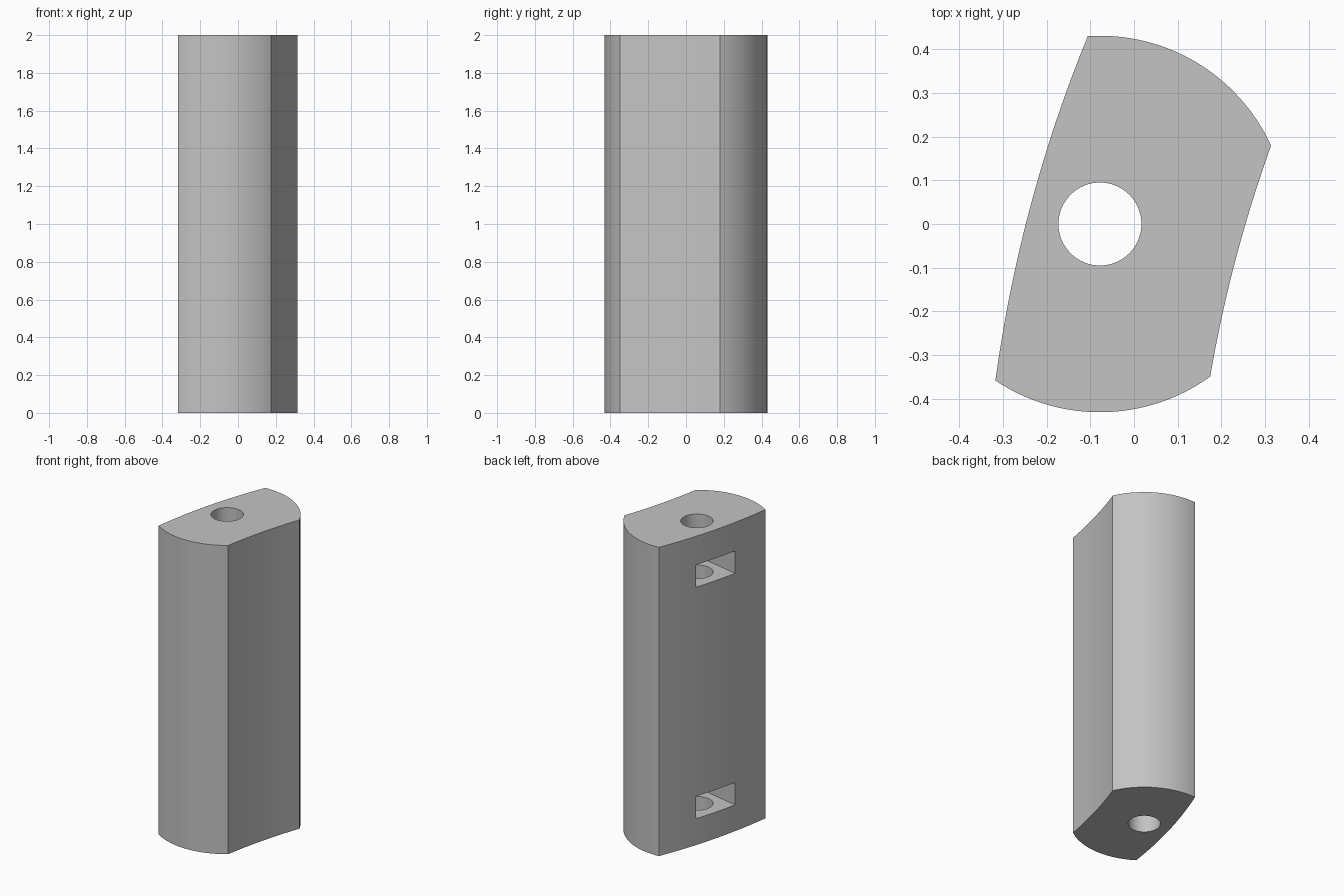
import bpy, bmesh, math
from mathutils import Vector

if "Cube" in bpy.data.objects:
    bpy.data.objects.remove(bpy.data.objects["Cube"])

HEIGHT = 2.0
AXIS = Vector((-0.078, 0.0))      # centre of the bore and of the end arcs
END_R = 0.431
BORE_R = 0.095

grey = bpy.data.materials.new("plain_grey")
grey.use_nodes = True
colour = (0.55, 0.55, 0.55, 1)
grey.diffuse_color = colour
grey.node_tree.nodes["Principled BSDF"].inputs["Base Color"].default_value = colour


def prism(name, outline, z0, z1):
    """Extrude a counter-clockwise outline from z0 to z1."""
    bm = bmesh.new()
    face = bm.faces.new([bm.verts.new((p[0], p[1], z0)) for p in outline])
    top = bmesh.ops.extrude_face_region(bm, geom=[face])["geom"]
    bmesh.ops.translate(bm, vec=(0, 0, z1 - z0),
                        verts=[v for v in top if isinstance(v, bmesh.types.BMVert)])
    bmesh.ops.recalc_face_normals(bm, faces=bm.faces)
    mesh = bpy.data.meshes.new(name)
    bm.to_mesh(mesh)
    bm.free()
    mesh.materials.append(grey)
    obj = bpy.data.objects.new(name, mesh)
    bpy.context.collection.objects.link(obj)
    return obj


def end_arc(start, end, steps=32):
    """Arc about the bore axis between two angles, last point excluded."""
    return [AXIS + END_R * Vector((math.cos(a), math.sin(a)))
            for a in (start + (end - start) * i / steps for i in range(steps))]


def bowed(a, b, sag, steps=24):
    """Shallow curve from a to b, bowed to the right of travel by sag."""
    d = (b - a).normalized()
    side = Vector((d.y, -d.x))
    return [a.lerp(b, i / steps) + side * sag * 4 * (i / steps) * (1 - i / steps)
            for i in range(steps)]


def angle_to(x, y):
    return math.atan2(y - AXIS.y, x - AXIS.x)


# Body: two round ends joined by parallel curved sides
front_left, front_right = angle_to(0.175, -0.35), angle_to(-0.317, -0.358)
back_left, back_right = angle_to(0.315, 0.18), angle_to(-0.106, 0.432)
front = end_arc(front_right, front_left)
back = end_arc(back_left, back_right)


def corner(a):
    return AXIS + END_R * Vector((math.cos(a), math.sin(a)))


outline = (front + bowed(corner(front_left), corner(back_left), -0.012)
           + back + bowed(corner(back_right), corner(front_right), 0.026))
body = prism("curved_block", outline, 0, HEIGHT)

# Cutters: bore through the full height, and two pockets in the side
bore = [AXIS + BORE_R * Vector((math.cos(a), math.sin(a)))
        for a in (math.tau * i / 64 for i in range(64))]
cutters = [prism("bore_cutter", bore, -0.1, HEIGHT + 0.1)]

inward = Vector((math.cos(math.radians(-12)), math.sin(math.radians(-12))))
across = Vector((-inward.y, inward.x)) * 0.15
pocket = [AXIS - inward * 0.4 - across, AXIS + inward * 0.15 - across,
          AXIS + inward * 0.15 + across, AXIS - inward * 0.4 + across]
for z in (0.17, 1.67):
    cutters.append(prism("pocket_cutter", pocket, z, z + 0.145))

bpy.ops.object.select_all(action="DESELECT")
bpy.context.view_layer.objects.active = body
body.select_set(True)
for cutter in cutters:
    cutter.hide_render = True
    mod = body.modifiers.new("cut", "BOOLEAN")
    mod.operation, mod.solver, mod.object = "DIFFERENCE", "EXACT", cutter
    bpy.ops.object.modifier_apply(modifier=mod.name)
for cutter in cutters:
    bpy.data.objects.remove(cutter)

bpy.ops.object.shade_smooth_by_angle(angle=math.radians(30))
